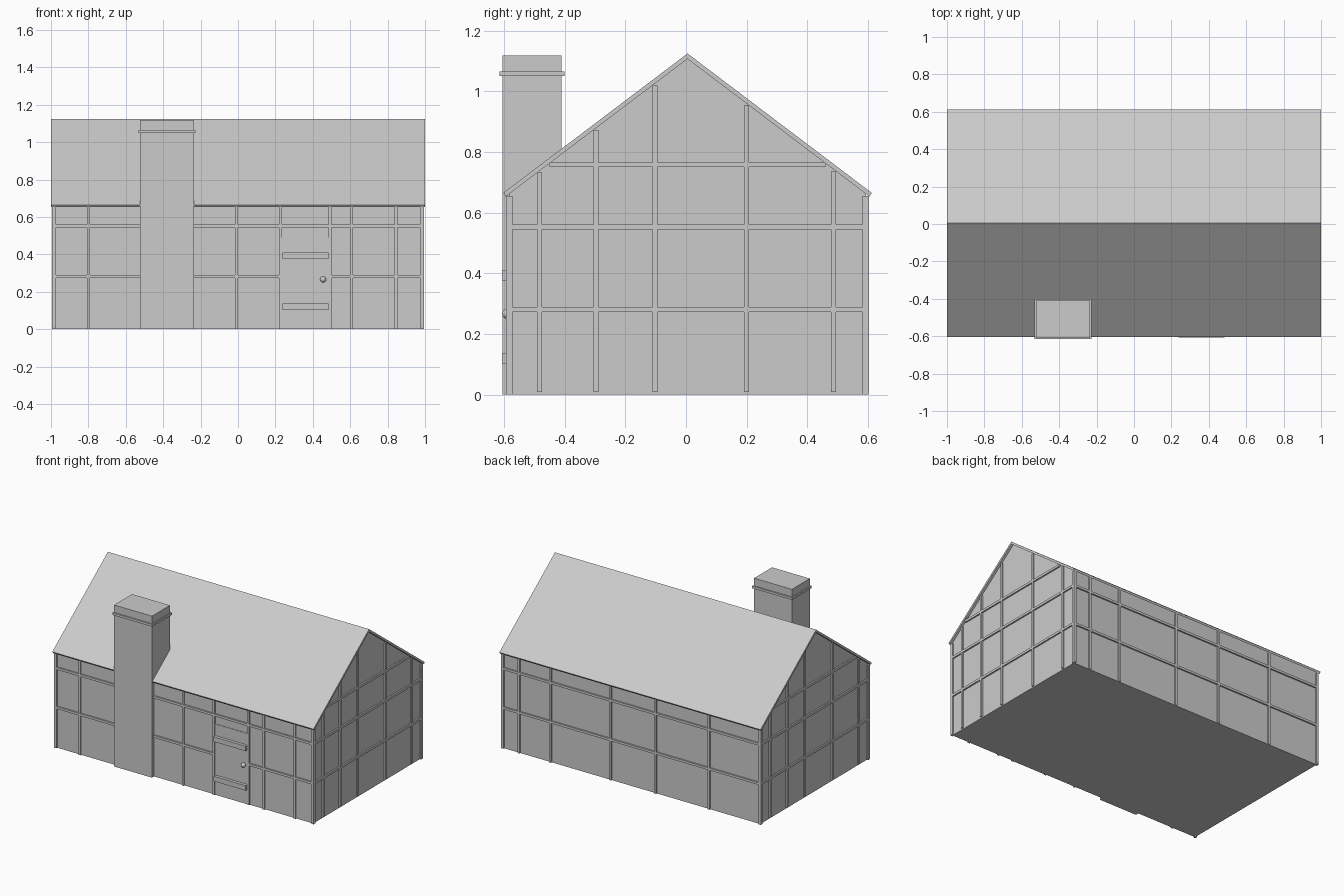
import bpy, bmesh
from mathutils import Matrix

cube = bpy.data.objects.get("Cube")
if cube:
    bpy.data.objects.remove(cube, do_unlink=True)

grey = bpy.data.materials.new("plain grey")
grey.use_nodes = True
colour = (0.6, 0.6, 0.6, 1)
grey.diffuse_color = colour
grey.node_tree.nodes["Principled BSDF"].inputs["Base Color"].default_value = colour

YC = 0.005               # centre line of the house
WX, WY = 0.984, 0.588    # wall half sizes
OUT = 0.009              # how far timbers stand proud
BAR = 0.008              # half width of a timber
EAVE, RIDGE, REACH = 0.665, 1.125, 0.608
SLOPE = (RIDGE - EAVE) / REACH
THICK = 0.018


def finish(name, bm):
    bmesh.ops.recalc_face_normals(bm, faces=bm.faces)
    mesh = bpy.data.meshes.new(name)
    bm.to_mesh(mesh)
    bm.free()
    mesh.materials.append(grey)
    obj = bpy.data.objects.new(name, mesh)
    bpy.context.collection.objects.link(obj)
    return obj


def box(bm, x0, x1, y0, y1, z0, z1):
    size = Matrix.Diagonal((x1 - x0, y1 - y0, z1 - z0, 1))
    place = Matrix.Translation(((x0 + x1) / 2, (y0 + y1) / 2, (z0 + z1) / 2))
    bmesh.ops.create_cube(bm, size=1, matrix=place @ size)


def extrude_x(name, outline, half):
    bm = bmesh.new()
    face = bm.faces.new([bm.verts.new((-half, y + YC, z)) for y, z in outline])
    new = bmesh.ops.extrude_face_region(bm, geom=[face])["geom"]
    verts = [v for v in new if isinstance(v, bmesh.types.BMVert)]
    bmesh.ops.translate(bm, verts=verts, vec=(2 * half, 0, 0))
    return finish(name, bm)


def under_roof(y):
    return RIDGE - THICK - SLOPE * abs(y)


# Walls with gables
extrude_x("walls", [(-WY, 0), (WY, 0), (WY, under_roof(WY)),
                    (0, under_roof(0)), (-WY, under_roof(WY))], WX)

# Roof slab, mitred at the ridge
extrude_x("roof", [(-REACH, EAVE), (0, RIDGE), (REACH, EAVE),
                   (REACH - 0.008, EAVE - 0.012), (0, RIDGE - THICK),
                   (-REACH + 0.008, EAVE - 0.012)], 1.0)

RAILS = (0.281, 0.553)
TOP = under_roof(WY + OUT)

# Front timbers
bm = bmesh.new()
y0, y1 = YC - WY - OUT, YC - WY + 0.01
for x in (-0.986, -0.8, -0.008, 0.228, 0.492, 0.608, 0.846, 0.986):
    box(bm, x - BAR, x + BAR, y0, y1, 0, TOP)
for x0, x1, z in ((-0.99, -0.5, RAILS[0]), (-0.25, 0.228, RAILS[0]), (0.492, 0.99, RAILS[0]),
                  (-0.99, -0.5, RAILS[1]), (-0.25, 0.99, RAILS[1])):
    box(bm, x0, x1, y0 - 0.001, y1, z - BAR, z + BAR)
finish("front_timbers", bm)

# Back timbers
bm = bmesh.new()
y0, y1 = YC + WY - 0.01, YC + WY + OUT
for x in (-0.986, -0.595, -0.185, 0.16, 0.62, 0.86, 0.986):
    box(bm, x - BAR, x + BAR, y0, y1, 0, TOP)
for z in RAILS:
    box(bm, -0.99, 0.99, y0, y1 + 0.001, z - BAR, z + BAR)
finish("back_timbers", bm)

# Gable timbers, the far end being the near end turned half round
for side, name in ((1, "left_gable_timbers"), (-1, "right_gable_timbers")):
    bm = bmesh.new()
    x0, x1 = WX - 0.01, WX + OUT
    for y in (-0.59, -0.488, -0.302, -0.107, 0.195, 0.482, 0.59):
        box(bm, x0, x1, y - BAR, y + BAR, 0.008, under_roof(abs(y) + BAR))
    for z in RAILS:
        box(bm, x0, x1 + 0.001, -WY - OUT, WY + OUT, z - BAR, z + BAR)
    box(bm, x0, x1 + 0.001, -0.455, 0.455, 0.758 - BAR, 0.758 + BAR)
    bmesh.ops.transform(bm, verts=bm.verts, matrix=Matrix.Translation((0, YC, 0))
                        @ Matrix.Diagonal((side, side, 1, 1)))
    finish(name, bm)

# Chimney with a collar
bm = bmesh.new()
box(bm, -0.524, -0.234, -0.606, -0.41, 0, 1.118)
finish("chimney", bm)
bm = bmesh.new()
box(bm, -0.531, -0.227, -0.615, -0.4, 1.05, 1.066)
finish("chimney_collar", bm)

# Door, its cross boards and knob
front = YC - WY
bm = bmesh.new()
box(bm, 0.236, 0.484, front - 0.003, front + 0.01, 0, 0.49)
finish("door", bm)
bm = bmesh.new()
for z in (0.12, 0.393):
    box(bm, 0.238, 0.484, front - 0.024, front + 0.01, z - 0.017, z + 0.017)
finish("door_boards", bm)
bm = bmesh.new()
bmesh.ops.create_uvsphere(bm, u_segments=16, v_segments=8, radius=0.016,
                          matrix=Matrix.Translation((0.455, front - 0.008, 0.266)))
knob = finish("door_knob", bm)
for p in knob.data.polygons:
    p.use_smooth = True
